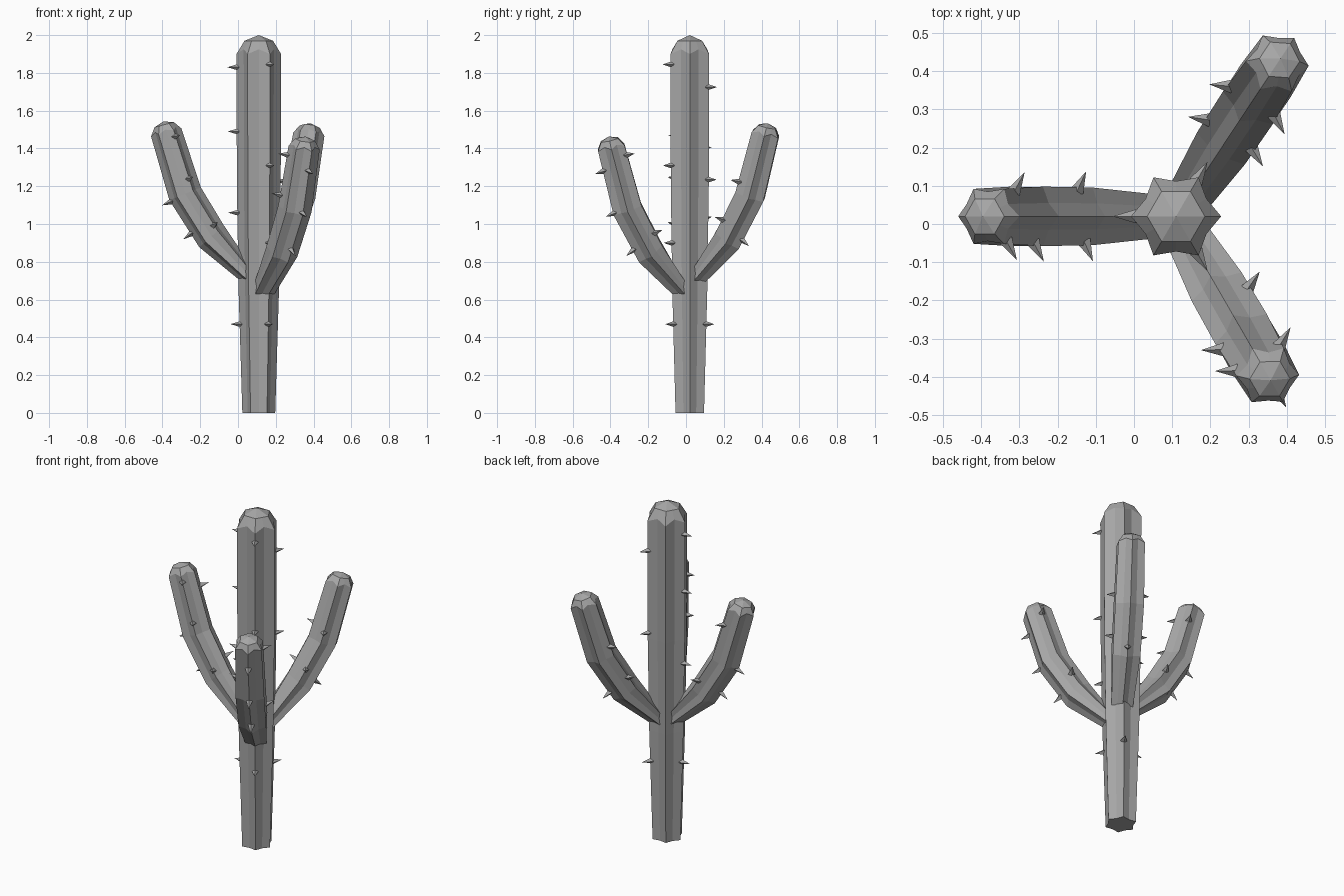
import bpy, bmesh
from math import sin, cos, pi, radians
from mathutils import Vector, Matrix

cube = bpy.data.objects.get("Cube")
if cube:
    bpy.data.objects.remove(cube)

grey = bpy.data.materials.new("plain_grey")
grey.use_nodes = True
COLOR = (0.38, 0.38, 0.38, 1)
grey.diffuse_color = COLOR
grey.node_tree.nodes["Principled BSDF"].inputs["Base Color"].default_value = COLOR

CENTRE = Vector((0.11, 0.02, 0))
UP = Vector((0, 0, 1))
RIBS = 6
VALLEY = 0.78


def finish(bm, name):
    bmesh.ops.recalc_face_normals(bm, faces=bm.faces)
    mesh = bpy.data.meshes.new(name)
    bm.to_mesh(mesh)
    bm.free()
    mesh.materials.append(grey)
    obj = bpy.data.objects.new(name, mesh)
    bpy.context.collection.objects.link(obj)


def frame(heading, reach, height, pitch):
    """Centre, outward, sideways and forward axes of one cross-section."""
    out = Vector((cos(heading), sin(heading), 0))
    centre = CENTRE + out * reach + UP * height
    forward = out * cos(pitch) + UP * sin(pitch)
    outward = out * sin(pitch) - UP * cos(pitch)
    return centre, outward, UP.cross(out), forward


def star_ring(bm, axes, radius, valley, ridge_lift=0, valley_lift=0):
    centre, u, v, w = axes
    ring = []
    for i in range(2 * RIBS):
        a = pi * i / RIBS
        r = radius * (valley if i % 2 else 1)
        lift = valley_lift if i % 2 else ridge_lift
        ring.append(bm.verts.new(centre + (u * cos(a) + v * sin(a)) * r + w * lift))
    return ring


def stem(name, heading, sections, dome):
    """Ribbed stem through (reach, height, pitch, radius) sections with a faceted dome."""
    bm = bmesh.new()
    rings = []
    for k, (reach, height, pitch, radius) in enumerate(sections):
        axes = frame(heading, reach, height, radians(pitch))
        last = k == len(sections) - 1
        rings.append(star_ring(bm, axes, radius, VALLEY, 0, dome * 0.25 if last else 0))
    rings.append(star_ring(bm, axes, radius * 0.64, 0.866, dome * 0.7, dome * 0.7))
    tip = bm.verts.new(axes[0] + axes[3] * dome)
    bm.faces.new(rings[0])
    n = 2 * RIBS
    for a, b in zip(rings, rings[1:]):
        for i in range(n):
            j = (i + 1) % n
            bm.faces.new((a[i], a[j], b[j], b[i]))
    for i in range(n):
        bm.faces.new((rings[-1][i], rings[-1][(i + 1) % n], tip))
    finish(bm, name)


def spikes(name, heading, sections, key, placed):
    """Small four-sided thorns on ridges; key picks reach or height for placing."""
    bm = bmesh.new()
    for angle, places in placed.items():
        for at in places:
            for a, b in zip(sections, sections[1:]):
                if a[key] <= at <= b[key]:
                    t = (at - a[key]) / (b[key] - a[key])
                    reach, height, pitch, radius = [p + (q - p) * t for p, q in zip(a, b)]
                    break
            centre, u, v, w = frame(heading, reach, height, radians(pitch))
            d = u * cos(radians(angle)) + v * sin(radians(angle))
            turn = d.to_track_quat('Z', 'Y').to_matrix().to_4x4()
            spot = Matrix.Translation(centre + d * (radius + 0.018))
            bmesh.ops.create_cone(bm, cap_ends=True, segments=4, radius1=0.018,
                                  radius2=0, depth=0.06, matrix=spot @ turn)
    finish(bm, name)


# Trunk
trunk = [(0, 0, 90, 0.087), (0, 0.65, 90, 0.107), (0, 1.2, 90, 0.116), (0, 1.9, 90, 0.118)]
stem("trunk", pi, trunk, 0.1)
spikes("trunk_spikes", pi, trunk, 1, {
    0: (0.47, 1.06, 1.49, 1.83),
    120: (0.47, 0.9, 1.31, 1.845),
    -120: (0.47, 1.235, 1.725)})

# Arms: heading, drop, reach scale and spike places along each ridge
ARM = [(0.05, 0.727, 0, 0.066), (0.25, 0.935, 48, 0.087),
       (0.39, 1.16, 68, 0.09), (0.49, 1.485, 75, 0.083)]
arms = {
    "right_arm": (180, 0, 1, {0: (0.29, 0.385), 120: (0.27, 0.41, 0.48), -120: (0.29, 0.46)}),
    "left_back_arm": (56.5, 0.01, 0.98, {0: (0.27,), 120: (0.29, 0.4), -120: (0.29, 0.4)}),
    "left_front_arm": (-60, 0.08, 0.98, {0: (0.28, 0.385, 0.45), 120: (0.29, 0.465),
                                         -120: (0.4, 0.465)}),
}
for name, (heading, drop, scale, placed) in arms.items():
    path = [(s * scale, z - drop, p, r) for s, z, p, r in ARM]
    stem(name, radians(heading), path, 0.06)
    spikes(name + "_spikes", radians(heading), path, 0, placed)
